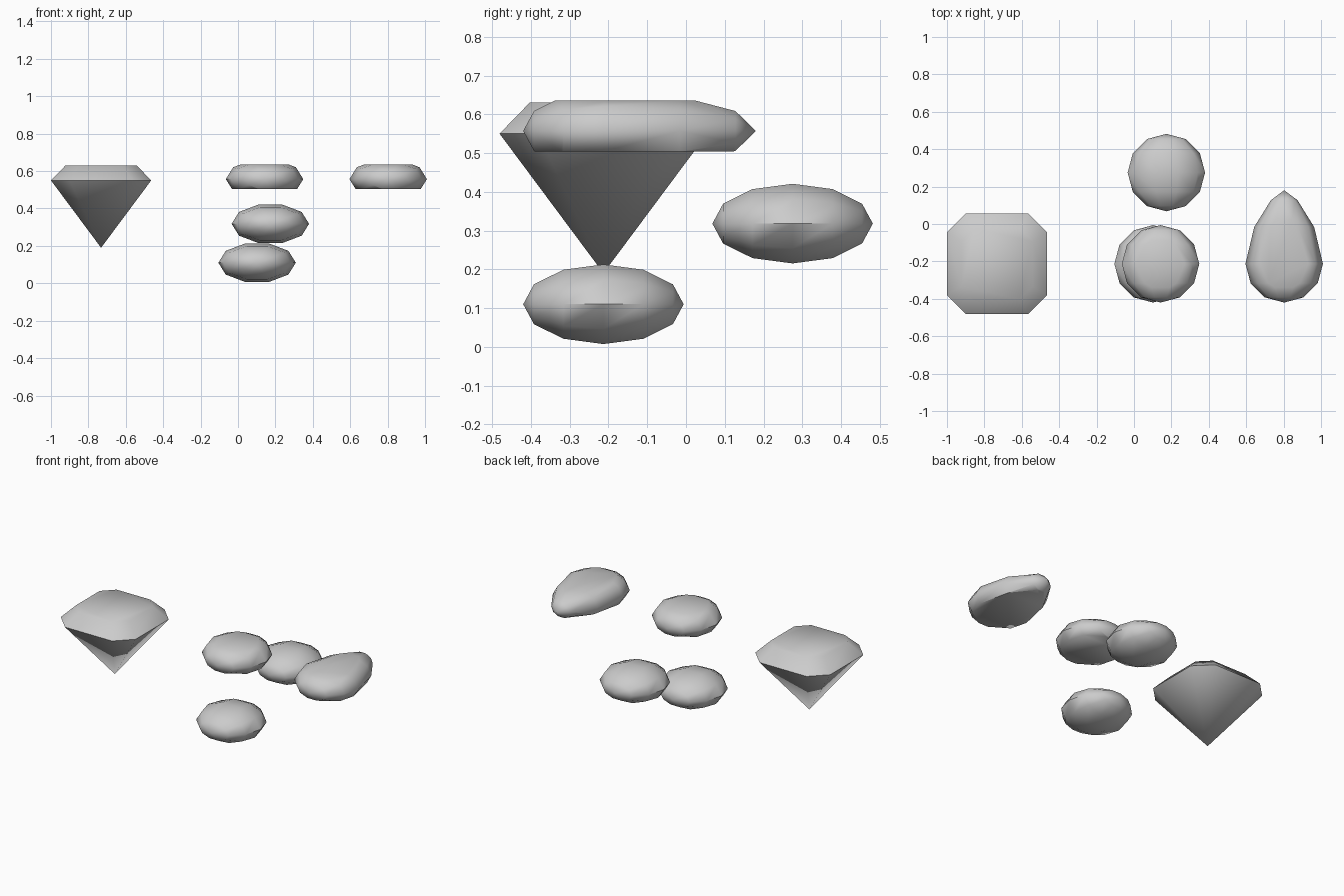
import bpy, bmesh, math
from mathutils import Vector

if "Cube" in bpy.data.objects:
    bpy.data.objects.remove(bpy.data.objects["Cube"])


def finish(bm, name, loc, angle=60):
    bmesh.ops.recalc_face_normals(bm, faces=bm.faces)
    me = bpy.data.meshes.new(name)
    bm.to_mesh(me)
    bm.free()
    ob = bpy.data.objects.new(name, me)
    ob.location = loc
    bpy.context.collection.objects.link(ob)
    bpy.ops.object.select_all(action='DESELECT')
    ob.select_set(True)
    bpy.context.view_layer.objects.active = ob
    bpy.ops.object.shade_smooth_by_angle(angle=math.radians(angle))


def stone(name, loc, cuts=None, tail=1.0):
    """Flattened ten-sided ball lying along y, with optional flat top/bottom and drawn-out tail."""
    R, H = 0.207, 0.108
    bm = bmesh.new()
    bmesh.ops.create_uvsphere(bm, u_segments=10, v_segments=6, radius=1)
    for v in bm.verts:
        x, y, z = v.co.y, v.co.z, v.co.x
        stretch, taper = 1.0, 1.0
        if y > 0 and tail > 1:
            stretch, taper = tail, 1 - 0.42 * y * y
        v.co = (x * R * taper, y * R * stretch, z * H)
    for h in cuts or ():
        r = bmesh.ops.bisect_plane(bm, geom=bm.verts[:] + bm.edges[:] + bm.faces[:],
                                   plane_co=(0, 0, h), plane_no=(0, 0, math.copysign(1, h)),
                                   clear_outer=True)
        edges = [e for e in r['geom_cut'] if isinstance(e, bmesh.types.BMEdge)]
        bmesh.ops.contextual_create(bm, geom=edges)
    finish(bm, name, loc)


# Square-cut gem with chamfered corners
a, c = 0.268, 0.168
outline = [(a, -c), (a, c), (c, a), (-c, a), (-a, c), (-a, -c), (-c, -a), (c, -a)]
bm = bmesh.new()
girdle = [bm.verts.new((x, y, 0.55)) for x, y in outline]
table = [bm.verts.new((x * 0.71, y * 0.71, 0.63)) for x, y in outline]
tip = bm.verts.new((0, 0, 0.19))
bm.faces.new(table)
for i in range(8):
    j = (i + 1) % 8
    bm.faces.new((girdle[i], girdle[j], table[j], table[i]))
    bm.faces.new((girdle[j], girdle[i], tip))
finish(bm, "square_gem", (-0.732, -0.213, 0))

# Flat-topped round gem and pear-shaped gem
flats = (0.078, -0.0535)
stone("round_flat_gem", (0.142, -0.213, 0.557), flats)
stone("pear_gem", (0.803, -0.213, 0.557), flats, tail=1.9)

# Plain rounded pebbles
stone("lower_pebble", (0.102, -0.213, 0.11))
stone("rear_pebble", (0.173, 0.275, 0.318))
